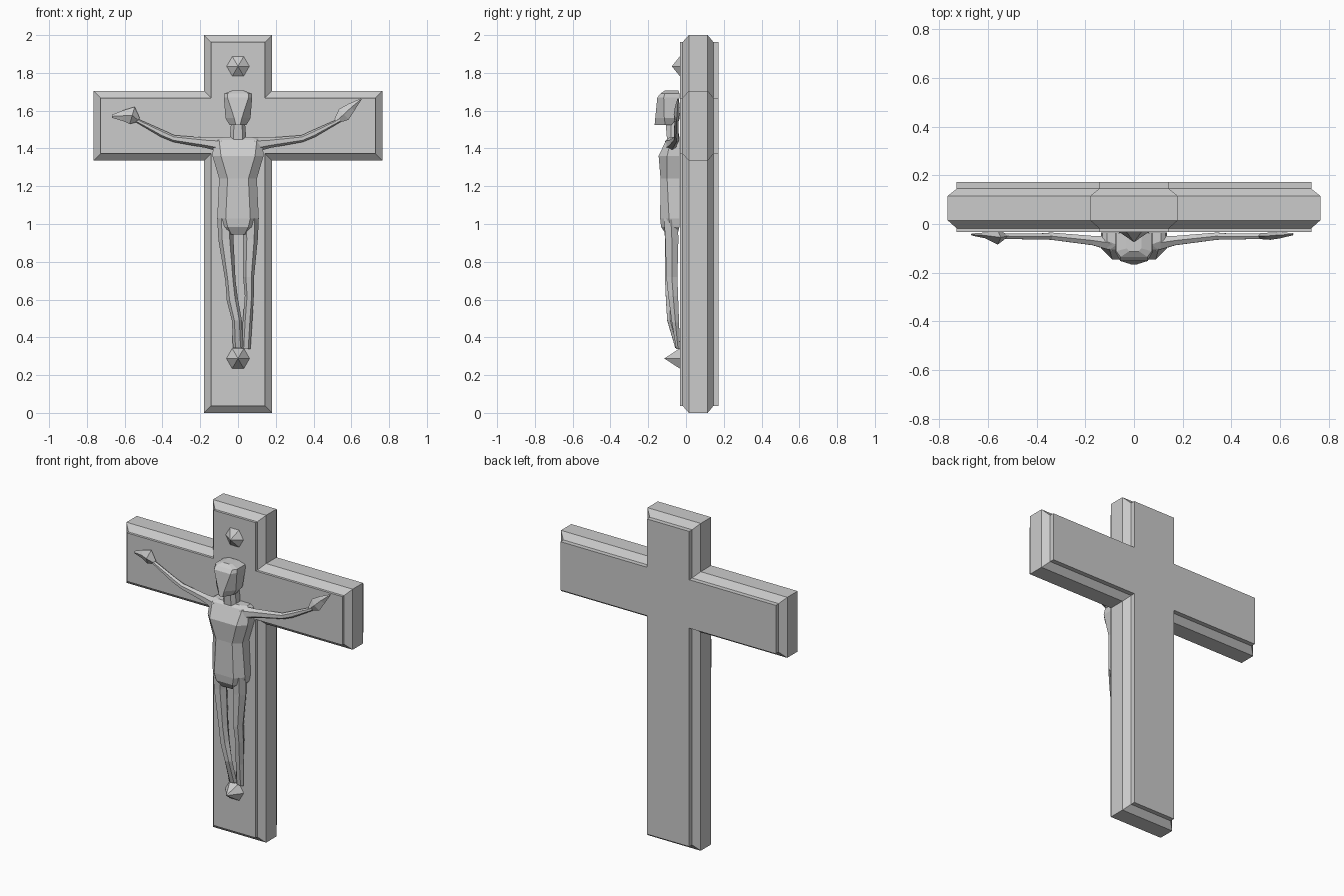
import bpy, bmesh
from math import radians, cos, sin, pi
from mathutils import Vector, Matrix

cube = bpy.data.objects.get("Cube")
if cube:
    bpy.data.objects.remove(cube, do_unlink=True)

GREY = (0.6, 0.6, 0.6, 1)
stone = bpy.data.materials.new("plain grey")
stone.use_nodes = True
stone.diffuse_color = GREY
stone.node_tree.nodes["Principled BSDF"].inputs["Base Color"].default_value = GREY


def finish(name, bm):
    bmesh.ops.recalc_face_normals(bm, faces=bm.faces[:])
    mesh = bpy.data.meshes.new(name)
    bm.to_mesh(mesh)
    bm.free()
    mesh.materials.append(stone)
    obj = bpy.data.objects.new(name, mesh)
    bpy.context.collection.objects.link(obj)
    return obj


def loft(name, rings):
    """Skin a stack of equal-sized rings and cap both ends."""
    bm = bmesh.new()
    loops = [[bm.verts.new(p) for p in ring] for ring in rings]
    n = len(loops[0])
    for a, b in zip(loops, loops[1:]):
        for i in range(n):
            j = (i + 1) % n
            bm.faces.new((a[i], a[j], b[j], b[i]))
    bm.faces.new(loops[0])
    bm.faces.new(loops[-1])
    return finish(name, bm)


def cross_ring(inset, y):
    """Outline of the cross, moved inwards by inset."""
    w, arm = 0.18 - inset, 0.765 - inset
    low, high = 1.335 + inset, 1.705 - inset
    half = [(w, inset), (w, low), (arm, low), (arm, high), (w, high), (w, 2 - inset)]
    outline = half + [(-x, z) for x, z in reversed(half)]
    return [(x, y, z) for x, z in outline]


def body_ring(z, half, front_half, front, side, back):
    """Level section with a narrower front panel."""
    right = [(half, back), (half, side), (front_half, front)]
    outline = right + [(-x, y) for x, y in reversed(right)]
    return [(x, y, z) for x, y in outline]


def limb(name, path, sides=6, mirror=1):
    """Tube along points of (x, y, z, half width, half depth)."""
    pts = [Vector((mirror * p[0], p[1], p[2])) for p in path]
    rings = []
    for i, p in enumerate(pts):
        along = pts[min(i + 1, len(pts) - 1)] - pts[max(i - 1, 0)]
        along.y = 0
        across = along.normalized().cross(Vector((0, 1, 0)))
        wide, deep = path[i][3:]
        rings.append([p + across * wide * cos(2 * pi * k / sides)
                      + Vector((0, deep * sin(2 * pi * k / sides), 0))
                      for k in range(sides)])
    return loft(name, rings)


# Cross with chamfered edges and stepped front and back panels
loft("cross", [cross_ring(d, y) for d, y in (
    (0.037, -0.033), (0.037, -0.018), (0, 0.015),
    (0, 0.115), (0.037, 0.145), (0.037, 0.173))])

# Six-sided studs above the head and below the feet
for name, z, depth in (("upper_stud", 1.835, 0.044), ("lower_stud", 0.288, 0.084)):
    bm = bmesh.new()
    place = (Matrix.Translation((0, -0.031 - depth / 2, z))
             @ Matrix.Rotation(radians(90), 4, 'X') @ Matrix.Rotation(radians(30), 4, 'Z'))
    bmesh.ops.create_cone(bm, cap_ends=True, segments=6, radius1=0.063,
                          radius2=0, depth=depth, matrix=place)
    finish(name, bm)

# Torso and cloth
loft("torso", [body_ring(*r) for r in (
    (1.46, 0.11, 0.07, -0.085, -0.07, -0.035),
    (1.445, 0.13, 0.1, -0.105, -0.08, -0.035),
    (1.36, 0.135, 0.09, -0.145, -0.1, -0.035),
    (1.24, 0.1, 0.055, -0.135, -0.1, -0.035),
    (1.03, 0.11, 0.065, -0.137, -0.09, -0.035))])
loft("waist_cloth", [body_ring(*r) for r in (
    (1.03, 0.11, 0.065, -0.137, -0.09, -0.035),
    (0.985, 0.1, 0.055, -0.132, -0.085, -0.035),
    (0.945, 0.065, 0.035, -0.105, -0.08, -0.045))])

# Neck and head, with the face tapering to the chin
loft("neck", [body_ring(*r) for r in (
    (1.44, 0.045, 0.025, -0.1, -0.08, -0.04),
    (1.56, 0.035, 0.02, -0.11, -0.08, -0.04))])
loft("head", [body_ring(*r) for r in (
    (1.525, 0.045, 0.012, -0.166, -0.11, -0.075),
    (1.56, 0.066, 0.02, -0.163, -0.115, -0.05),
    (1.67, 0.075, 0.056, -0.152, -0.118, -0.035),
    (1.69, 0.073, 0.055, -0.135, -0.112, -0.035),
    (1.707, 0.03, 0.02, -0.112, -0.1, -0.04))])

# Outstretched arms
ARM = [(0.09, -0.08, 1.42, 0.038, 0.035), (0.17, -0.068, 1.43, 0.027, 0.022),
       (0.34, -0.05, 1.452, 0.018, 0.017), (0.4, -0.052, 1.478, 0.019, 0.014),
       (0.54, -0.05, 1.55, 0.01, 0.012)]
for name, side in (("left_arm", 1), ("right_arm", -1)):
    limb(name, ARM, mirror=side)

# Hands: the left one points up and out, the right one is spread
limb("left_hand", [(0.52, -0.05, 1.545, 0.014, 0.012), (0.56, -0.05, 1.58, 0.038, 0.015),
                   (0.6, -0.046, 1.618, 0.024, 0.013), (0.653, -0.042, 1.662, 0.003, 0.004)],
     sides=4)
limb("right_hand", [(-0.53, -0.05, 1.55, 0.015, 0.012), (-0.56, -0.055, 1.575, 0.047, 0.03),
                    (-0.61, -0.047, 1.573, 0.028, 0.012), (-0.668, -0.043, 1.57, 0.008, 0.004)],
     sides=4)

# Legs: the right foot crosses in front of the left
limb("left_leg", [(0.066, -0.08, 1.03, 0.044, 0.042), (0.066, -0.075, 0.92, 0.039, 0.04),
                  (0.056, -0.075, 0.72, 0.029, 0.034), (0.06, -0.068, 0.62, 0.024, 0.03),
                  (0.05, -0.056, 0.48, 0.025, 0.022), (0.042, -0.042, 0.34, 0.024, 0.012)])
limb("right_leg", [(-0.066, -0.08, 1.03, 0.044, 0.042), (-0.064, -0.077, 0.92, 0.04, 0.04),
                   (-0.04, -0.083, 0.7, 0.027, 0.032), (-0.03, -0.083, 0.6, 0.03, 0.027),
                   (-0.006, -0.084, 0.49, 0.026, 0.018), (0, -0.046, 0.345, 0.027, 0.013)])
